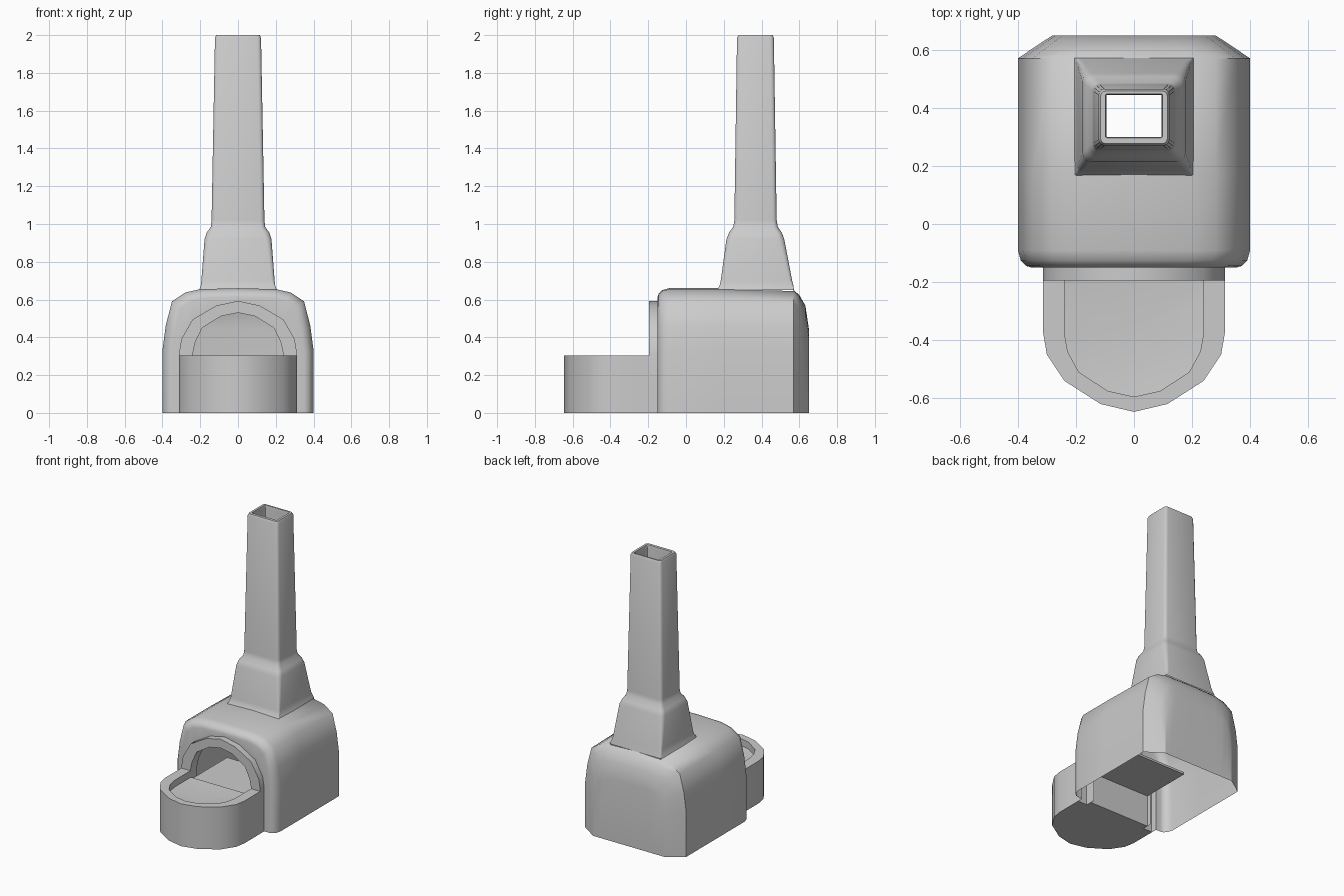
import bpy, bmesh, math

if "Cube" in bpy.data.objects:
    bpy.data.objects.remove(bpy.data.objects["Cube"])


def mirror(half):
    """Half outline ending at x = 0 -> full outline from right to left."""
    return half + [(-x, h) for x, h in reversed(half[:-1])]


def loft(name, rings, closed=False, angle=40, skip=None, caps=()):
    """Skin a list of equal-length point rings; skip(centre) leaves holes."""
    bm = bmesh.new()
    rows = [[bm.verts.new(p) for p in r] for r in rings]
    n = len(rows[0])
    for a, b in zip(rows, rows[1:]):
        for i in range(n if closed else n - 1):
            q = [a[i], a[(i + 1) % n], b[(i + 1) % n], b[i]]
            c = sum((v.co for v in q[1:]), q[0].co.copy()) / 4
            if not (skip and skip(c)):
                bm.faces.new(q)
    for index, centre in caps:
        if centre is None:
            bm.faces.new(rows[index])
        else:
            c = bm.verts.new(centre)
            for i in range(n):
                bm.faces.new([rows[index][i], rows[index][(i + 1) % n], c])
    bmesh.ops.recalc_face_normals(bm, faces=bm.faces)
    me = bpy.data.meshes.new(name)
    bm.to_mesh(me)
    bm.free()
    ob = bpy.data.objects.new(name, me)
    bpy.context.collection.objects.link(ob)
    bpy.ops.object.select_all(action='DESELECT')
    ob.select_set(True)
    bpy.context.view_layer.objects.active = ob
    bpy.ops.object.shade_smooth_by_angle(angle=math.radians(angle))
    return ob


# Shared outlines
hood = mirror([(.40, 0), (.40, .33), (.383, .46), (.35, .59), (.28, .637), (.20, .655), (0, .66)])
arch_out = mirror([(.313, 0), (.313, .16), (.313, .31), (.30, .39), (.24, .495), (.115, .568), (0, .593)])
arch_in = mirror([(.24, 0), (.24, .16), (.24, .31), (.228, .37), (.19, .45), (.09, .512), (0, .53)])


def section(outline, y, sx=1, sz=1):
    return [(x * sx, y, z * sz) for x, z in outline]


# Hood shell: back wall, rounded roof, front wall and arched mouth, open below
back = [(x * .7, .65, z * .68) for x, z in hood]
body_rings = [
    [(x, y, 0) for x, y, z in back],
    back,
    section(hood, .632, .77, .86),
    section(hood, .60, .89, .945),
    section(hood, .57, 1, .985),
    section(hood, .17),
    section(hood, -.09),
    section(hood, -.125, .975, .985),
    section(hood, -.145, .925, .955),
    section(hood, -.15, .88, .93),
    section(arch_out, -.15),
    section(arch_out, -.195),
    section(arch_in, -.195),
    section(arch_in, -.12),
]
loft("forge_hood", body_rings, angle=45,
     skip=lambda c: abs(c.x) < .2 and .17 < c.y < .57 and c.z > .6)


# Chimney: tapered rectangle with rounded corners, hollow at the top
def rounded_rect(z, hx, y0, y1, r):
    pts = []
    for cx, cy, start in ((hx - r, y1 - r, 0), (r - hx, y1 - r, 90),
                          (r - hx, y0 + r, 180), (hx - r, y0 + r, 270)):
        for k in range(4):
            a = math.radians(start + 30 * k)
            pts.append((cx + r * math.cos(a), cy + r * math.sin(a), z))
    return pts


chimney = [
    (.65, .205, .165, .572, .003), (.675, .197, .178, .568, .01), (.70, .194, .184, .562, .018),
    (.92, .177, .214, .52, .03), (.955, .165, .228, .507, .03), (.985, .144, .25, .486, .025),
    (1.02, .14, .256, .48, .022), (1.985, .122, .27, .465, .02), (2.0, .115, .277, .458, .018),
    (2.0, .099, .297, .448, .006), (1.98, .095, .30, .445, .004), (1.0, .095, .30, .445, .004),
]
loft("chimney", [rounded_rect(*c) for c in chimney], closed=True, angle=45)

# Hearth basin: U-shaped trough with a raised rim and a dished floor
basin_out = mirror([(.313, -.19), (.313, -.28), (.313, -.375), (.30, -.45), (.24, -.54), (.115, -.62), (0, -.647)])
basin_in = mirror([(.24, -.19), (.24, -.28), (.24, -.375), (.228, -.44), (.19, -.51), (.09, -.575), (0, -.595)])


def level(outline, z):
    return [(x, y, z) for x, y in outline]


loft("hearth_basin", [level(basin_out, 0), level(basin_out, .303),
                      level(basin_in, .303), level(basin_in, .255)],
     caps=((0, None), (3, (0, -.36, .23))), angle=35)

# Fire bed: back of the basin and the shelf running into the hood
bed = [(-.19, 0), (-.15, 0), (-.15, .225), (.22, .225), (.22, .24), (-.19, .24)]
loft("fire_bed", [[(x, y, z) for y, z in bed] for x in (-.24, .24)],
     closed=True, caps=((0, None), (1, None)), angle=30)
